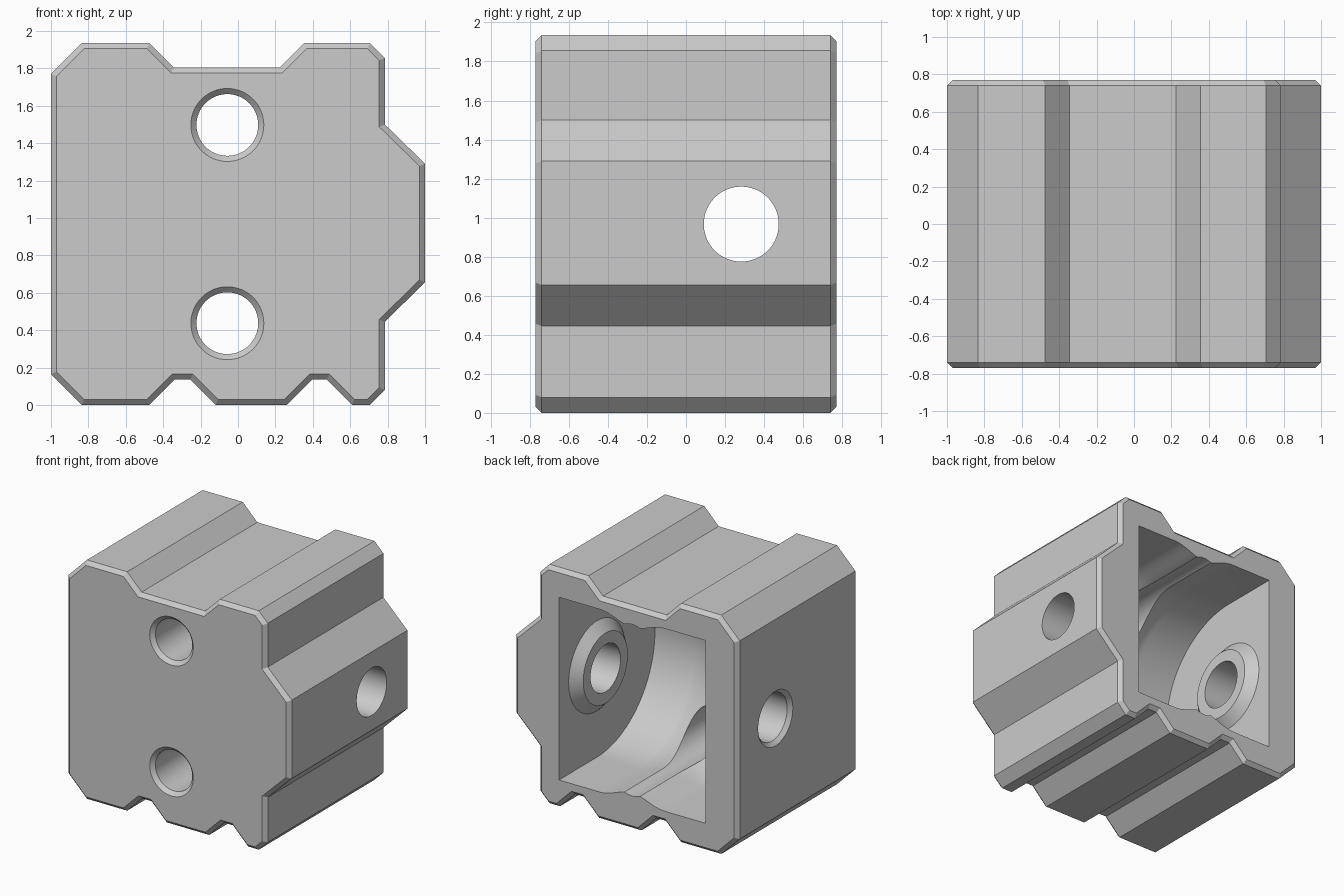
import bpy, bmesh, math
from mathutils import Vector

cube = bpy.data.objects.get("Cube")
if cube:
    bpy.data.objects.remove(cube, do_unlink=True)

HALF_DEPTH, CHAMFER = 0.77, 0.03
MID_X, MID_Z, AXLE_Y = -0.057, 0.967, 0.283   # wheel centre
WHEEL_R, HALF_W = 0.74, 0.655                 # wheel pocket
BOLT_R, AXLE_R, BOLT_OFFSET = 0.165, 0.192, 0.53

grey = bpy.data.materials.new("light grey")
grey.use_nodes = True
colour = (0.6, 0.6, 0.6, 1)
grey.diffuse_color = colour
grey.node_tree.nodes["Principled BSDF"].inputs["Base Color"].default_value = colour


def finish(name, bm):
    bmesh.ops.recalc_face_normals(bm, faces=bm.faces)
    mesh = bpy.data.meshes.new(name)
    bm.to_mesh(mesh)
    bm.free()
    mesh.materials.append(grey)
    obj = bpy.data.objects.new(name, mesh)
    bpy.context.collection.objects.link(obj)
    return obj


def lathe(name, profile, origin, axis, segments=64):
    """Closed solid from (distance along axis, radius) pairs."""
    bm = bmesh.new()
    axis, origin = Vector(axis), Vector(origin)
    side = axis.orthogonal().normalized()
    up = axis.cross(side)
    rings = []
    for along, radius in profile:
        ring = []
        for i in range(segments):
            a = math.tau * i / segments
            ring.append(bm.verts.new(origin + axis * along + (side * math.cos(a) + up * math.sin(a)) * radius))
        rings.append(ring)
    for a, b in zip(rings, rings[1:]):
        for i in range(segments):
            j = (i + 1) % segments
            bm.faces.new((a[i], a[j], b[j], b[i]))
    bm.faces.new(rings[0])
    bm.faces.new(rings[-1])
    return finish(name, bm)


def boolean(target, tool, operation):
    mod = target.modifiers.new(tool.name, 'BOOLEAN')
    mod.operation, mod.object, mod.solver = operation, tool, 'EXACT'
    bpy.context.view_layer.objects.active = target
    bpy.ops.object.modifier_apply(modifier=mod.name)
    bpy.data.objects.remove(tool, do_unlink=True)


# Housing block: notched outline extruded in depth, chamfered at both ends
outline = [(-1, 0.165), (-0.835, 0), (-0.475, 0), (-0.34, 0.135), (-0.255, 0.135), (-0.12, 0),
           (0.26, 0), (0.395, 0.135), (0.475, 0.135), (0.61, 0), (0.705, 0), (0.785, 0.08),
           (0.785, 0.445), (1, 0.655), (1, 1.29), (0.785, 1.5), (0.785, 1.855), (0.705, 1.935),
           (0.355, 1.935), (0.225, 1.805), (-0.345, 1.805), (-0.475, 1.935), (-0.835, 1.935), (-1, 1.77)]
bm = bmesh.new()
front = [bm.verts.new((x, -HALF_DEPTH, z)) for x, z in outline]
back = [bm.verts.new((x, HALF_DEPTH, z)) for x, z in outline]
caps = [bm.faces.new(front), bm.faces.new(back)]
for i in range(len(outline)):
    j = (i + 1) % len(outline)
    bm.faces.new((front[i], front[j], back[j], back[i]))
bmesh.ops.recalc_face_normals(bm, faces=bm.faces)
bmesh.ops.bevel(bm, geom=[e for f in caps for e in f.edges], offset=CHAMFER,
                offset_type='OFFSET', segments=1, affect='EDGES', clamp_overlap=False)
housing = finish("wheel_housing", bm)


# Wheel pocket: rounded at the front, open at the back, with a smooth ridge round the middle
def pocket_radius(offset):
    t = min(abs(offset) / 0.29, 1)
    return WHEEL_R - 0.035 * (1 + math.cos(math.pi * t))


offsets = [-HALF_W] + [0.29 * i / 12 for i in range(-12, 13)] + [HALF_W]
arc = [math.pi * (0.5 + i / 48) for i in range(49)]
path = [(0.62, arc[0])] + [(0, a) for a in arc] + [(0.62, arc[-1])]
bm = bmesh.new()
rows = [[bm.verts.new((MID_X + o, AXLE_Y + shift + math.cos(a) * pocket_radius(o),
                       MID_Z + math.sin(a) * pocket_radius(o))) for o in offsets]
        for shift, a in path]
for a, b in zip(rows, rows[1:]):
    for i in range(len(offsets) - 1):
        bm.faces.new((a[i], a[i + 1], b[i + 1], b[i]))
bm.faces.new([r[0] for r in rows])
bm.faces.new([r[-1] for r in rows])
bm.faces.new(rows[0] + rows[-1][::-1])
boolean(housing, finish("pocket_cutter", bm), 'DIFFERENCE')

# Tapered axle bosses on both inner walls
for side in (-1, 1):
    boss = lathe("axle_boss", [(-0.1, 0.365), (0, 0.365), (0.075, 0.285)],
                 (MID_X + side * HALF_W, AXLE_Y, MID_Z), (-side, 0, 0))
    boolean(housing, boss, 'UNION')

# Axle hole, countersunk on the flat side
axle = lathe("axle_cutter", [(-0.1, AXLE_R + 0.13), (CHAMFER, AXLE_R), (2.2, AXLE_R)],
             (-1, AXLE_Y, MID_Z), (1, 0, 0))
boolean(housing, axle, 'DIFFERENCE')

# Two bolt holes, countersunk at the front
for side in (-1, 1):
    bolt = lathe("bolt_cutter", [(-0.1, BOLT_R + 0.13), (CHAMFER, BOLT_R), (1.7, BOLT_R)],
                 (MID_X, -HALF_DEPTH, MID_Z + side * BOLT_OFFSET), (0, 1, 0))
    boolean(housing, bolt, 'DIFFERENCE')

# Smooth curved surfaces, crisp edges
bpy.ops.object.select_all(action='DESELECT')
housing.select_set(True)
bpy.context.view_layer.objects.active = housing
bpy.ops.object.shade_smooth_by_angle(angle=math.radians(25))
